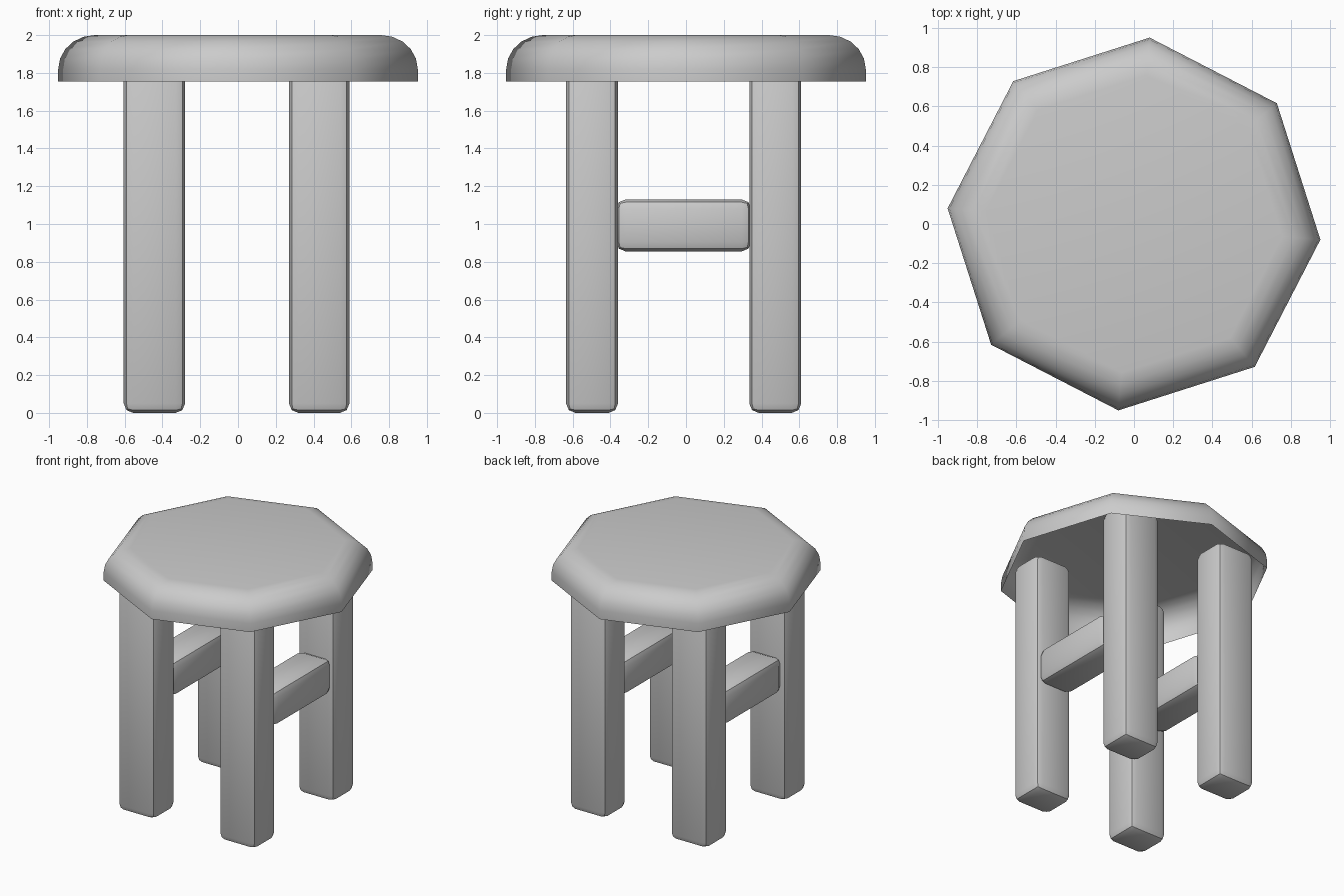
import bpy, math

if "Cube" in bpy.data.objects:
    bpy.data.objects.remove(bpy.data.objects["Cube"])


def shade(obj, degrees):
    bpy.ops.object.select_all(action='DESELECT')
    bpy.context.view_layer.objects.active = obj
    obj.select_set(True)
    bpy.ops.object.shade_smooth_by_angle(angle=math.radians(degrees))


def beam(name, lo, hi, bevel=0.05):
    """Soft-edged square beam between two opposite corners."""
    centre = [(a + b) / 2 for a, b in zip(lo, hi)]
    bpy.ops.mesh.primitive_cube_add(size=1, location=centre)
    obj = bpy.context.object
    obj.name = name
    obj.scale = [b - a for a, b in zip(lo, hi)]
    bpy.ops.object.transform_apply(location=False, rotation=False, scale=True)
    mod = obj.modifiers.new("soft edges", 'BEVEL')
    mod.width = bevel
    mod.segments = 2
    bpy.ops.object.modifier_apply(modifier=mod.name)
    shade(obj, 30)


# Seat: hollow octagonal shell, open below, with a rounded top rim
SIDES, RADIUS, ROUND, STEPS = 8, 0.955, 0.18, 5
TURN = math.radians(-4.8)
profile = [(RADIUS, 1.755)]
for i in range(STEPS + 1):
    a = math.pi / 2 * i / STEPS
    inset = ROUND * (1 - math.cos(a)) / math.cos(math.pi / SIDES)
    profile.append((RADIUS - inset, 2 - ROUND + ROUND * math.sin(a)))
verts = [(r * math.cos(TURN + 2 * math.pi * k / SIDES),
          r * math.sin(TURN + 2 * math.pi * k / SIDES), z)
         for r, z in profile for k in range(SIDES)]
faces = [(j * SIDES + k, j * SIDES + (k + 1) % SIDES,
          (j + 1) * SIDES + (k + 1) % SIDES, (j + 1) * SIDES + k)
         for j in range(len(profile) - 1) for k in range(SIDES)]
faces.append(tuple(range(len(verts) - SIDES, len(verts))))
mesh = bpy.data.meshes.new("seat")
mesh.from_pydata(verts, [], faces)
seat = bpy.data.objects.new("seat", mesh)
bpy.context.collection.objects.link(seat)
shade(seat, 60)

# Legs, reaching up inside the seat, and one side rail between each pair
for side, x0, x1 in (("left", -0.605, -0.28), ("right", 0.27, 0.59)):
    for end, y0, y1 in (("front", -0.635, -0.36), ("back", 0.335, 0.61)):
        beam(f"{end}_{side}_leg", (x0, y0, 0), (x1, y1, 1.92))
    xc = (x0 + x1) / 2 + 0.005
    beam(f"{side}_rail", (xc - 0.14, -0.37, 0.855), (xc + 0.14, 0.345, 1.13))
